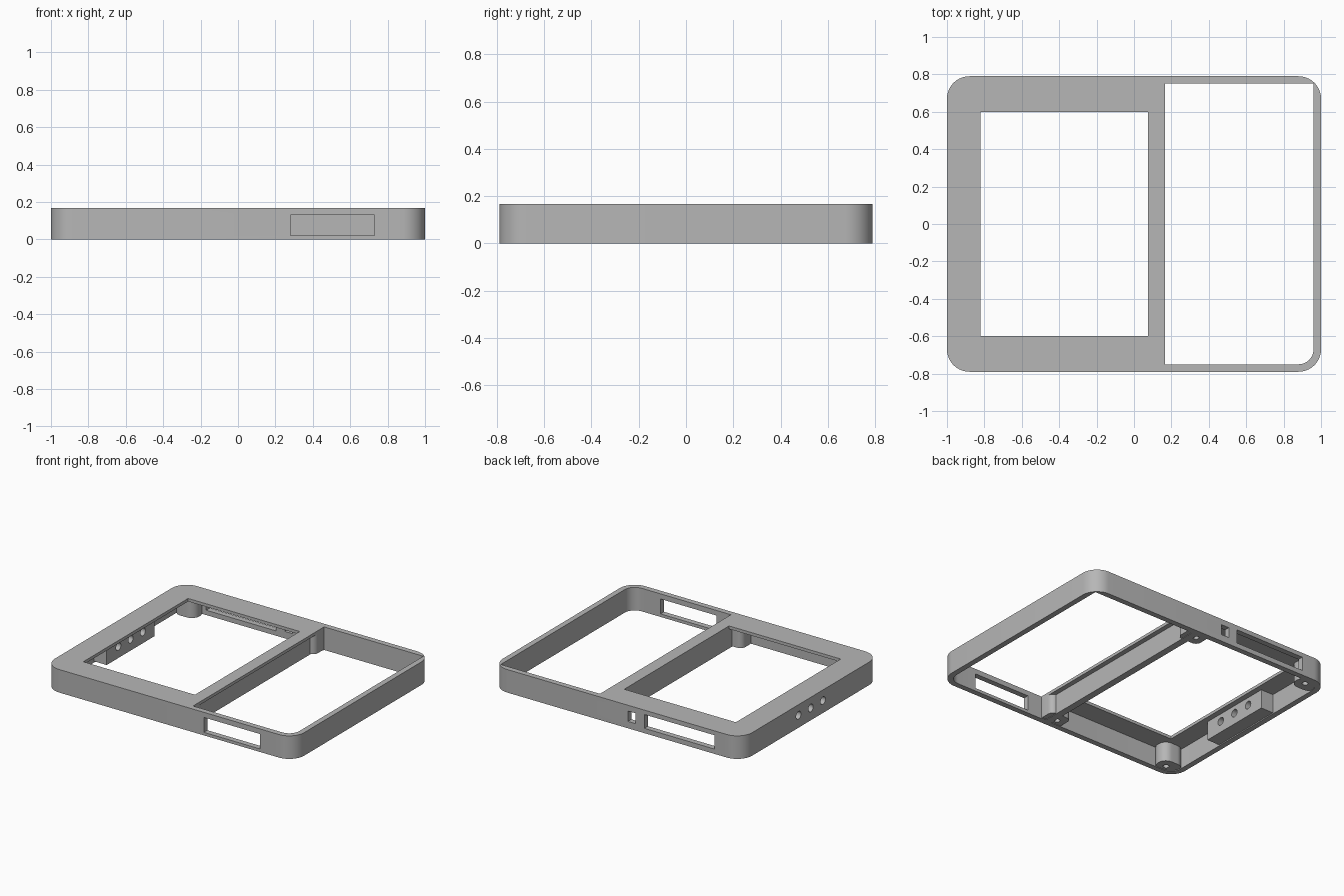
import bpy, bmesh, math

H = 0.167       # overall height
WALL = 0.04     # side wall thickness
PLATE = 0.145   # underside of the top plate

if "Cube" in bpy.data.objects:
    bpy.data.objects.remove(bpy.data.objects["Cube"])

grey = bpy.data.materials.new("matte_grey")
grey.use_nodes = True
colour = (0.47, 0.47, 0.47, 1)
grey.diffuse_color = colour
grey.node_tree.nodes["Principled BSDF"].inputs["Base Color"].default_value = colour


def prism(name, x, y, z, radii=(0, 0, 0, 0)):
    """Upright block with rounded corners: front-left, front-right, back-right, back-left."""
    corners = [(x[0], y[0], 1, 1), (x[1], y[0], -1, 1),
               (x[1], y[1], -1, -1), (x[0], y[1], 1, -1)]
    bm = bmesh.new()
    ring = []
    for i, ((cx, cy, sx, sy), r) in enumerate(zip(corners, radii)):
        steps = 10 if r else 0
        for k in range(steps + 1):
            a = math.pi * (1 + i / 2) + math.pi / 2 * k / max(steps, 1)
            ring.append(bm.verts.new((cx + r * (sx + math.cos(a)),
                                      cy + r * (sy + math.sin(a)), z[0])))
    face = bm.faces.new(ring)
    top = bmesh.ops.extrude_face_region(bm, geom=[face])["geom"]
    bmesh.ops.translate(bm, vec=(0, 0, z[1] - z[0]),
                        verts=[v for v in top if isinstance(v, bmesh.types.BMVert)])
    bmesh.ops.recalc_face_normals(bm, faces=bm.faces)
    mesh = bpy.data.meshes.new(name)
    bm.to_mesh(mesh)
    bm.free()
    mesh.materials.append(grey)
    obj = bpy.data.objects.new(name, mesh)
    bpy.context.collection.objects.link(obj)
    return obj


def rod(name, location, radius, depth, along_x=False):
    bpy.ops.mesh.primitive_cylinder_add(
        vertices=24, radius=radius, depth=depth, location=location,
        rotation=(0, math.pi / 2 if along_x else 0, 0))
    obj = bpy.context.object
    obj.name = name
    obj.data.materials.append(grey)
    return obj


def cut(target, cutter, keep=False):
    cutter.hide_render = True
    mod = target.modifiers.new("cut", "BOOLEAN")
    mod.operation, mod.solver, mod.object = "DIFFERENCE", "EXACT", cutter
    bpy.context.view_layer.objects.active = target
    bpy.ops.object.modifier_apply(modifier=mod.name)
    if not keep:
        bpy.data.objects.remove(cutter)


# Rounded outer shell
frame = prism("frame", (-1, 1), (-0.79, 0.79), (0, H), (0.12,) * 4)

# Hollow under the plate, the plate window, the open bay and the divider undercut
hollow_y = (-0.79 + WALL, 0.79 - WALL)
cut(frame, prism("hollow", (-1 + WALL, 0.08), hollow_y, (-0.1, PLATE), (0.08, 0, 0, 0.08)))
cut(frame, prism("window", (-0.82, 0.075), (-0.6, 0.6), (-0.1, 0.3)))
cut(frame, prism("open_bay", (0.165, 1 - WALL), hollow_y, (-0.1, 0.3), (0, 0.08, 0, 0)))
cut(frame, prism("undercut", (0.13, 0.2), (-0.74, 0.74), (-0.1, PLATE)))

# Port openings in the front and back walls
cut(frame, prism("front_slot", (0.28, 0.73), (-0.9, -0.7), (0.022, 0.13)))
cut(frame, prism("back_slot", (-0.78, -0.22), (0.7, 0.9), (0.035, 0.135)))
cut(frame, prism("back_port", (-0.15, -0.088), (0.7, 0.9), (0.05, 0.125)))

# Button block inside the side wall, drilled together with the wall
block = prism("button_block", (-0.97, -0.86), (-0.275, 0.275), (0.008, PLATE + 0.005))
for y in (-0.14, 0, 0.14):
    hole = rod("button_hole", (-0.93, y, 0.09), 0.028, 0.3, True)
    cut(frame, hole, keep=True)
    cut(block, hole)

# Screw posts in the corners of the covered bay
posts = []
for side, sign in (("front", -1), ("back", 1)):
    for place, x, hole_x, radius in (("outer", (-0.97, -0.8), -0.87, 0.06),
                                     ("divider", (0.0, 0.165), 0.065, 0.04)):
        y = sorted((sign * 0.64, sign * 0.77))
        post = prism(f"{side}_{place}_post", x, y, (0.004, PLATE + 0.005), (radius,) * 4)
        cut(post, rod("screw_hole", (hole_x, sign * 0.71, 0), 0.02, 0.2))
        posts.append(post)

# Smooth rounded corners, crisp edges
bpy.ops.object.select_all(action="DESELECT")
for obj in [frame, block] + posts:
    obj.select_set(True)
bpy.context.view_layer.objects.active = frame
bpy.ops.object.shade_smooth_by_angle(angle=math.radians(30))
